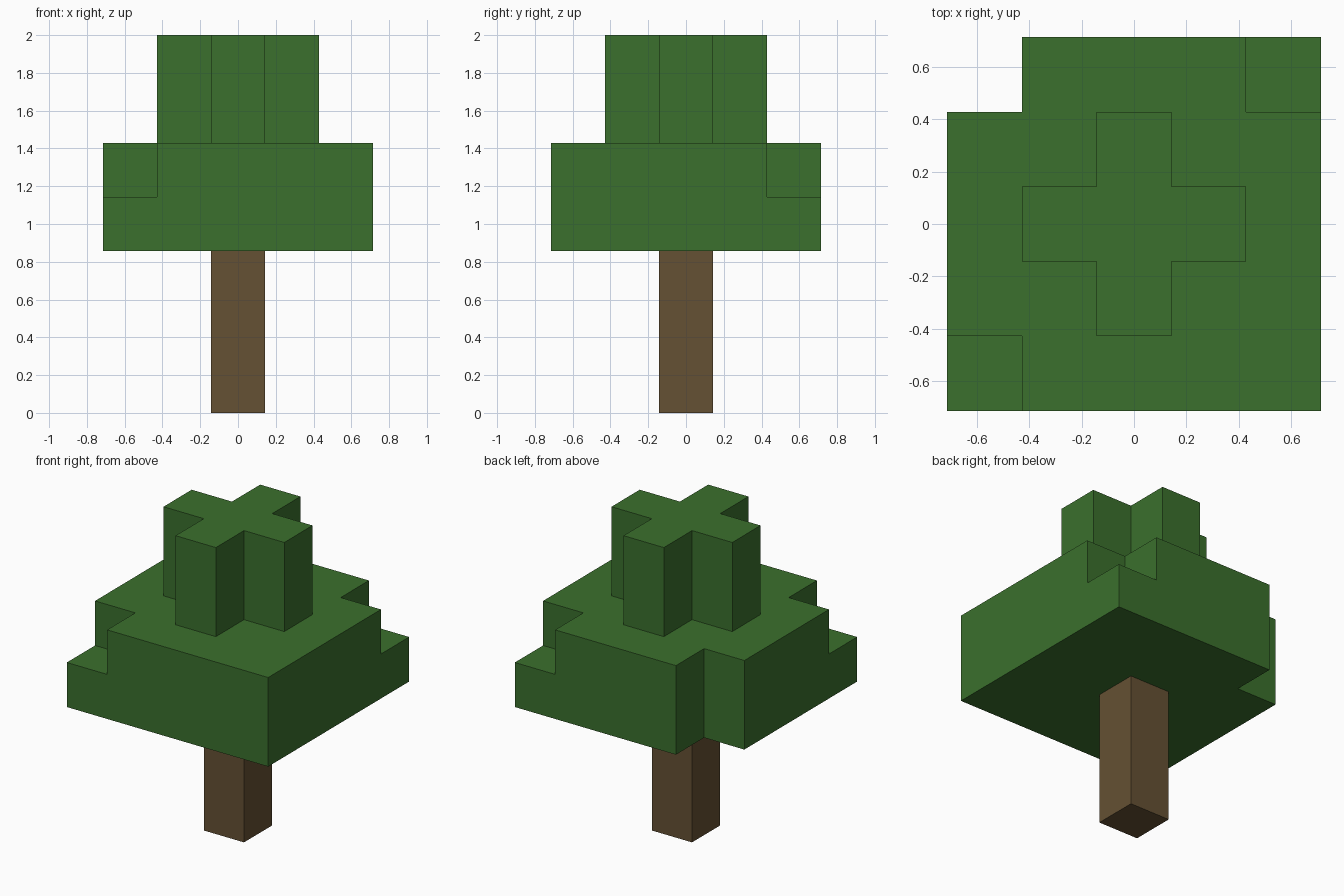
import bpy
import bmesh
from math import radians
from mathutils import Vector

cube = bpy.data.objects.get("Cube")
if cube:
    bpy.data.objects.remove(cube, do_unlink=True)

BLOCK = 2 / 7  # the tree is seven blocks tall


def make_material(name, color):
    mat = bpy.data.materials.new(name)
    mat.use_nodes = True
    mat.diffuse_color = color
    bsdf = next(n for n in mat.node_tree.nodes if n.type == "BSDF_PRINCIPLED")
    bsdf.inputs["Base Color"].default_value = color
    bsdf.inputs["Roughness"].default_value = 1.0
    return mat


def build_blocks(name, cells, mat):
    """Outer skin of a set of unit cells, merged into large flat faces."""
    bm = bmesh.new()
    axes = [Vector((1, 0, 0)), Vector((0, 1, 0)), Vector((0, 0, 1))]
    for cell in cells:
        center = Vector(cell) + axes[2] / 2
        for i in range(3):
            for sign in (1, -1):
                n = axes[i] * sign
                if tuple(int(v) for v in Vector(cell) + n) in cells:
                    continue
                u, v = axes[(i + 1) % 3], axes[(i + 2) % 3] * sign
                corners = [-u - v, u - v, u + v, v - u]
                bm.faces.new([bm.verts.new((center + (n + c) / 2) * BLOCK)
                              for c in corners])
    bmesh.ops.remove_doubles(bm, verts=bm.verts, dist=0.001)
    bmesh.ops.dissolve_limit(bm, angle_limit=radians(1),
                             verts=bm.verts, edges=bm.edges)
    mesh = bpy.data.meshes.new(name)
    bm.to_mesh(mesh)
    bm.free()
    mesh.materials.append(mat)
    obj = bpy.data.objects.new(name, mesh)
    bpy.context.collection.objects.link(obj)
    return obj


leaf_green = make_material("leaf green", (0.043, 0.162, 0.026, 1))
bark_brown = make_material("bark brown", (0.130, 0.082, 0.033, 1))

# Trunk: a square post
build_blocks("trunk", {(0, 0, z) for z in range(3)}, bark_brown)

# Canopy: two wide layers with missing corners, then a cross-shaped crown
square = {(x, y) for x in range(-2, 3) for y in range(-2, 3)}
cross = {(x, y) for x, y in square if abs(x) + abs(y) <= 1}
lower = square - {(-2, 2)}
upper = lower - {(2, 2), (-2, -2)}
layers = {3: lower, 4: upper, 5: cross, 6: cross}
leaves = {(x, y, z) for z, layer in layers.items() for x, y in layer}
build_blocks("leaf_canopy", leaves, leaf_green)
